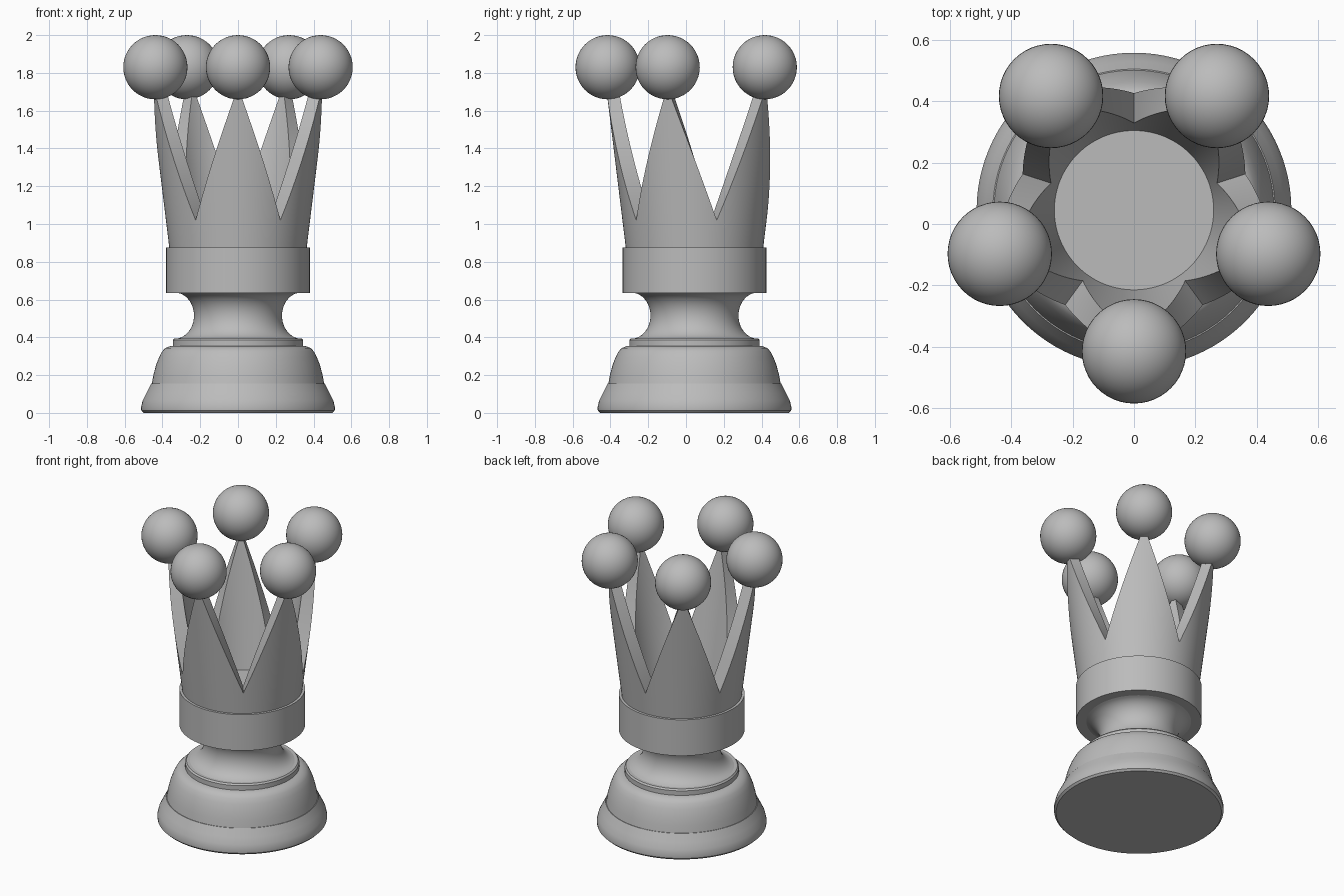
import bpy, bmesh, math

CY = 0.045          # y of the turning axis
SPIKES = 5

cube = bpy.data.objects.get("Cube")
if cube:
    bpy.data.objects.remove(cube, do_unlink=True)

grey = bpy.data.materials.new("plain grey")
grey.use_nodes = True
grey.diffuse_color = (0.5, 0.5, 0.5, 1)
grey.node_tree.nodes["Principled BSDF"].inputs["Base Color"].default_value = (0.5, 0.5, 0.5, 1)


def finish(name, bm, angle=35):
    bmesh.ops.recalc_face_normals(bm, faces=bm.faces)
    mesh = bpy.data.meshes.new(name)
    bm.to_mesh(mesh)
    bm.free()
    mesh.materials.append(grey)
    obj = bpy.data.objects.new(name, mesh)
    obj.location.y = CY
    bpy.context.collection.objects.link(obj)
    bpy.ops.object.select_all(action="DESELECT")
    obj.select_set(True)
    bpy.context.view_layer.objects.active = obj
    bpy.ops.object.shade_smooth_by_angle(angle=math.radians(angle))
    return obj


def lathe(name, profile, sides=96):
    """Turn a closed (radius, z) outline; the ends are capped flat."""
    bm = bmesh.new()
    rings = [[bm.verts.new((r * math.cos(math.tau * i / sides),
                            r * math.sin(math.tau * i / sides), z))
              for i in range(sides)] for r, z in profile]
    for low, high in zip(rings, rings[1:]):
        for i in range(sides):
            j = (i + 1) % sides
            bm.faces.new((low[i], low[j], high[j], high[i]))
    bm.faces.new(rings[0])
    bm.faces.new(rings[-1])
    return finish(name, bm)


# Stepped foot
lathe("base_foot", [(0.50, 0), (0.512, 0.012), (0.513, 0.03), (0.505, 0.065),
                    (0.485, 0.105), (0.46, 0.155)])
lathe("base_dome", [(0.457, 0.15), (0.448, 0.2), (0.435, 0.25), (0.418, 0.295),
                    (0.402, 0.325), (0.385, 0.343), (0.36, 0.353), (0.33, 0.356)])
lathe("base_ring", [(0.345, 0.35), (0.345, 0.385), (0.337, 0.395)])

# Concave neck: an arc scooped between ring and collar
neck = [(0.335 - 0.102 * math.cos(a), 0.515 + 0.122 * math.sin(a))
        for a in (math.radians(d) for d in range(-80, 81, 8))]
lathe("neck", [(0.33, 0.39)] + neck + [(0.33, 0.64)])
lathe("collar", [(0.38, 0.635), (0.38, 0.875)])


# Flared crown wall with pointed teeth
def crown_wall(columns=28, rows=12):
    bm = bmesh.new()
    total, z0 = SPIKES * columns, 0.86
    half = math.pi / SPIKES

    def point(i, t, inner):
        a = math.tau * i / total
        off = abs((a + half) % (2 * half) - half)
        top = 1.73 - 0.71 * (math.sin(off) / math.sin(half)) ** 0.95
        z = z0 + (top - z0) * t
        r = 0.362 + 0.104 * ((z - z0) / 0.85)
        if inner:
            r -= 0.105 - 0.04 * (z - z0) / 0.85
        return bm.verts.new((r * math.sin(a), -r * math.cos(a), z))

    walls = [[[point(i, k / rows, inner) for k in range(rows + 1)]
              for i in range(total)] for inner in (False, True)]
    outer, inside = walls
    for i in range(total):
        j = (i + 1) % total
        for wall in walls:
            for k in range(rows):
                bm.faces.new((wall[i][k], wall[j][k], wall[j][k + 1], wall[i][k + 1]))
        for k in (0, rows):
            bm.faces.new((outer[i][k], outer[j][k], inside[j][k], inside[i][k]))
    return finish("crown", bm)


crown_wall()

# Ball on each tooth
for n in range(SPIKES):
    a = math.tau * n / SPIKES
    bm = bmesh.new()
    bmesh.ops.create_uvsphere(bm, u_segments=48, v_segments=24, radius=0.17)
    ball = finish(f"crown_ball_{n + 1}", bm)
    ball.location = (0.46 * math.sin(a), CY - 0.46 * math.cos(a), 1.83)
